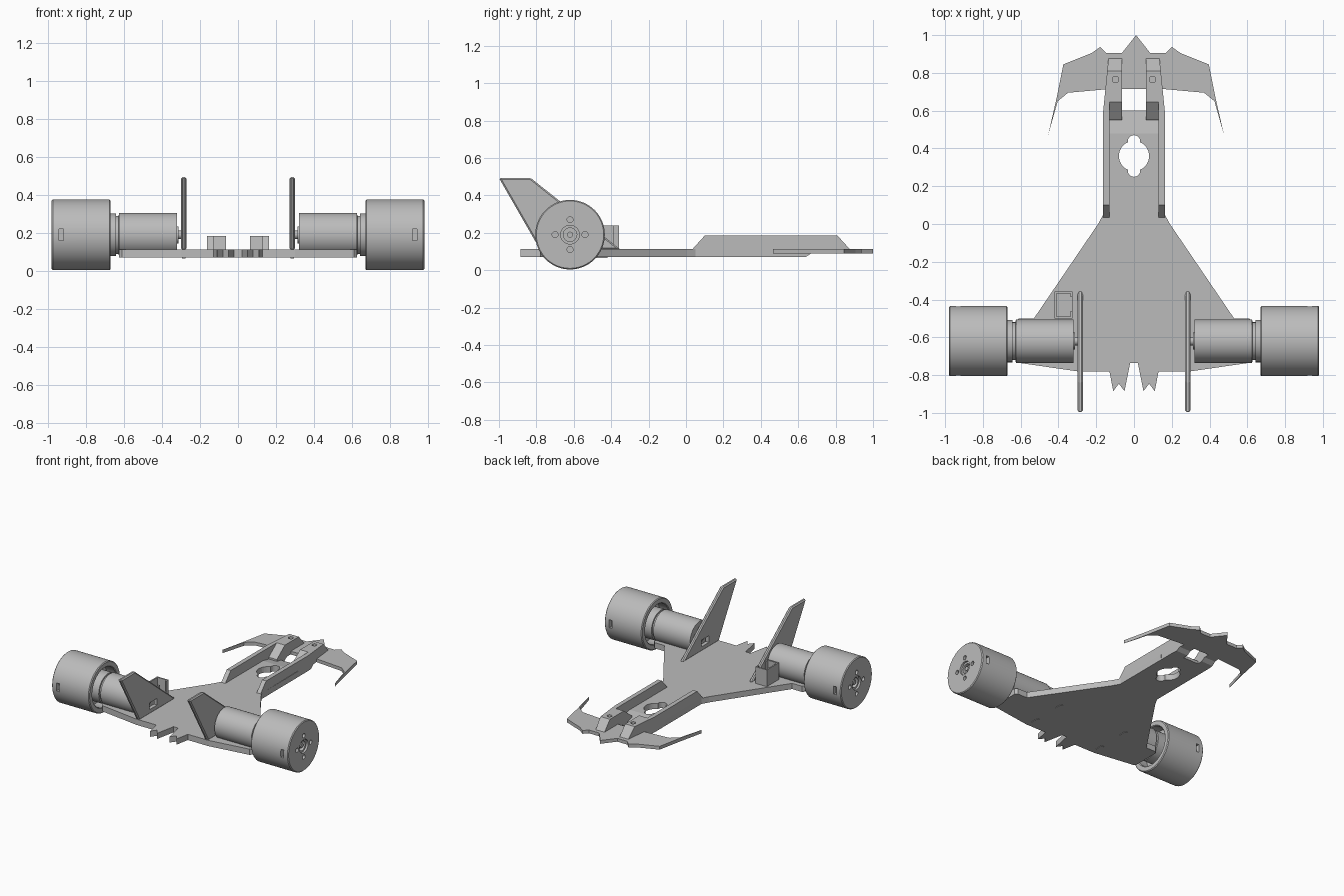
import bpy, bmesh, math
from mathutils import Matrix, Vector

if "Cube" in bpy.data.objects:
    bpy.data.objects.remove(bpy.data.objects["Cube"], do_unlink=True)

grey = bpy.data.materials.new("plain grey")
grey.use_nodes = True
COLOUR = (0.5, 0.5, 0.5, 1)
grey.diffuse_color = COLOUR
grey.node_tree.nodes["Principled BSDF"].inputs["Base Color"].default_value = COLOUR


def finish(bm, name):
    bmesh.ops.recalc_face_normals(bm, faces=bm.faces)
    mesh = bpy.data.meshes.new(name)
    bm.to_mesh(mesh)
    bm.free()
    obj = bpy.data.objects.new(name, mesh)
    mesh.materials.append(grey)
    bpy.context.collection.objects.link(obj)
    return obj


def prism(name, pts, lo, hi, axis="z"):
    """Extrude an outline: (x, y) along z, or (y, z) along x."""
    bm = bmesh.new()
    place = (lambda p: (p[0], p[1], lo)) if axis == "z" else (lambda p: (lo, p[0], p[1]))
    face = bm.faces.new([bm.verts.new(place(p)) for p in pts])
    ext = bmesh.ops.extrude_face_region(bm, geom=[face])["geom"]
    step = Vector((0, 0, hi - lo)) if axis == "z" else Vector((hi - lo, 0, 0))
    bmesh.ops.translate(bm, vec=step, verts=[v for v in ext if isinstance(v, bmesh.types.BMVert)])
    return finish(bm, name)


def box(name, x0, x1, y0, y1, z0, z1):
    return prism(name, [(x0, y0), (x1, y0), (x1, y1), (x0, y1)], z0, z1)


def cylinder(name, centre, r, depth, axis="z", segments=32):
    bm = bmesh.new()
    turn = Matrix.Rotation(math.pi / 2, 4, "Y") if axis == "x" else Matrix()
    bmesh.ops.create_cone(bm, cap_ends=True, segments=segments, radius1=r, radius2=r,
                          depth=depth, matrix=Matrix.Translation(centre) @ turn)
    return finish(bm, name)


def lathe(name, profile, y, z, side, steps=64):
    """Spin a closed (x, radius) profile around an axis parallel to x."""
    bm = bmesh.new()
    rings = []
    for i in range(steps):
        a = math.tau * i / steps
        rings.append([bm.verts.new((side * x, y + r * math.cos(a), z + r * math.sin(a)))
                      for x, r in profile])
    n = len(profile)
    for i in range(steps):
        a, b = rings[i], rings[(i + 1) % steps]
        for j in range(n):
            k = (j + 1) % n
            bm.faces.new((a[j], a[k], b[k], b[j]))
    bmesh.ops.remove_doubles(bm, verts=bm.verts, dist=1e-5)
    return finish(bm, name)


def activate(obj):
    bpy.ops.object.select_all(action="DESELECT")
    obj.select_set(True)
    bpy.context.view_layer.objects.active = obj


def cut(obj, *cutters):
    activate(obj)
    for c in cutters:
        mod = obj.modifiers.new("cut", "BOOLEAN")
        mod.operation, mod.solver, mod.object = "DIFFERENCE", "EXACT", c
        bpy.ops.object.modifier_apply(modifier=mod.name)
        bpy.data.objects.remove(c, do_unlink=True)


def smooth(obj):
    activate(obj)
    bpy.ops.object.shade_smooth_by_angle(angle=math.radians(30))


def mirrored(half):
    return half + [(-x, y) for x, y in reversed(half) if x != 0]


BOTTOM, TOP = 0.07, 0.113

# Main hull plate with tail teeth and a keyhole opening
hull = prism("hull_plate", mirrored([
    (0.02, -0.735), (0.05, -0.885), (0.08, -0.845), (0.11, -0.885), (0.13, -0.78),
    (0.30, -0.78), (0.61, -0.735), (0.625, -0.72), (0.625, -0.515), (0.61, -0.5),
    (0.53, -0.5), (0.19, 0.0), (0.163, 0.05), (0.163, 0.48)]), BOTTOM, TOP)
cut(hull, cylinder("cutter", (0, 0.36, 0.1), 0.08, 0.2),
    *[cylinder("cutter", (0, 0.36 + d, 0.1), 0.033, 0.3) for d in (-0.077, 0.077)])

# Sloping nose ramp between the rails
prism("nose_ramp", [(0.48, BOTTOM), (0.48, TOP), (0.6, 0.09), (0.6, BOTTOM)], -0.135, 0.135, "x")

# Swept front wing
half = [(0, 1.0), (0.075, 0.905), (0.158, 0.905), (0.19, 0.937), (0.235, 0.905),
        (0.385, 0.845), (0.42, 0.67), (0.467, 0.465), (0.415, 0.65), (0.36, 0.695),
        (0.14, 0.715)]
prism("front_wing", [(x + 0.011, y) for x, y in mirrored(half)], 0.088, TOP)

MY, MZ = -0.62, 0.19
for side, label in ((1, "left"), (-1, "right")):
    # Thin side rail that narrows toward the nose
    rail = prism(label + "_rail", [
        (0.035, BOTTOM), (0.035, TOP), (0.10, 0.185), (0.6, 0.185), (0.81, 0.185),
        (0.875, TOP), (0.875, 0.09), (0.67, 0.09), (0.64, BOTTOM), (0.6, BOTTOM)],
        side * 0.13, side * 0.163, "x")
    for v in rail.data.vertices:
        if abs(v.co.x) > 0.15 and v.co.y > 0.6:
            v.co.x -= side * (v.co.y - 0.6) * 0.1

    # Raised nose block with a screw hole
    block = prism(label + "_nose_block", [
        (0.55, BOTTOM), (0.55, TOP), (0.645, 0.185), (0.81, 0.185), (0.875, TOP),
        (0.875, 0.09), (0.67, 0.09), (0.64, BOTTOM)], side * 0.063, side * 0.133, "x")
    cut(block, cylinder("cutter", (side * 0.098, 0.765, 0.18), 0.017, 0.1))

    # Upright fin with a small window
    fin = prism(label + "_fin", [(-1.0, 0.493), (-0.83, 0.493), (-0.35, 0.11), (-0.78, 0.11)],
                side * 0.285 - 0.014, side * 0.285 + 0.014, "x")
    bev = fin.modifiers.new("chamfer", "BEVEL")
    bev.width, bev.segments = 0.008, 1
    activate(fin)
    bpy.ops.object.modifier_apply(modifier=bev.name)
    cut(fin, box("cutter", side * 0.285 - 0.05, side * 0.285 + 0.05, -0.66, -0.57, 0.145, 0.195))

    # Fin tabs showing under the hull
    for y in (-0.70, -0.45):
        box(label + "_fin_tab", side * 0.285 - 0.01, side * 0.285 + 0.01, y - 0.03, y + 0.03, 0.066, 0.1)

    # Motor body, stepped collar and inner shaft
    smooth(lathe(label + "_motor", [
        (0.30, 0), (0.30, 0.022), (0.312, 0.022), (0.312, 0.045), (0.32, 0.045),
        (0.32, 0.115), (0.625, 0.115), (0.628, 0.1), (0.642, 0.1), (0.642, 0.112),
        (0.76, 0.112), (0.76, 0)], MY, MZ, side))

    # Drum: open cup inward, stepped hub recess outward
    drum = lathe(label + "_drum", [
        (0.75, 0), (0.75, 0.145), (0.675, 0.145), (0.67, 0.15), (0.67, 0.18),
        (0.676, 0.186), (0.974, 0.186), (0.98, 0.18), (0.98, 0.05), (0.965, 0.05),
        (0.965, 0.036), (0.94, 0.036), (0.94, 0)], MY, MZ, side)
    holes = [cylinder("cutter", (side * 0.97, MY + 0.08 * math.cos(a), MZ + 0.08 * math.sin(a)),
                      0.016, 0.1, "x", 20) for a in (0, math.pi / 2, math.pi, math.pi * 1.5)]
    slots = [box("cutter", side * 0.93 - 0.012, side * 0.93 + 0.012, MY + d - 0.03, MY + d + 0.03,
                 MZ - 0.03, MZ + 0.03) for d in (-0.185, 0.185)]
    cut(drum, *holes, *slots)
    smooth(drum)
    smooth(cylinder(label + "_hub_pin", (side * 0.95, MY, MZ), 0.016, 0.03, "x", 24))

# Open-topped box beside the right fin
bx0, bx1, by0, by1, t = -0.42, -0.325, -0.5, -0.357, 0.01
tray = box("side_box", bx0, bx1, by0, by1, 0.1, 0.238)
cut(tray, box("cutter", bx0 + t, bx1 - t, by0 + t, by1 - t, 0.125, 0.3),
    box("cutter", bx1 - 0.03, bx1 + 0.03, by0 + 0.04, by1 - 0.03, 0.125, 0.3))
